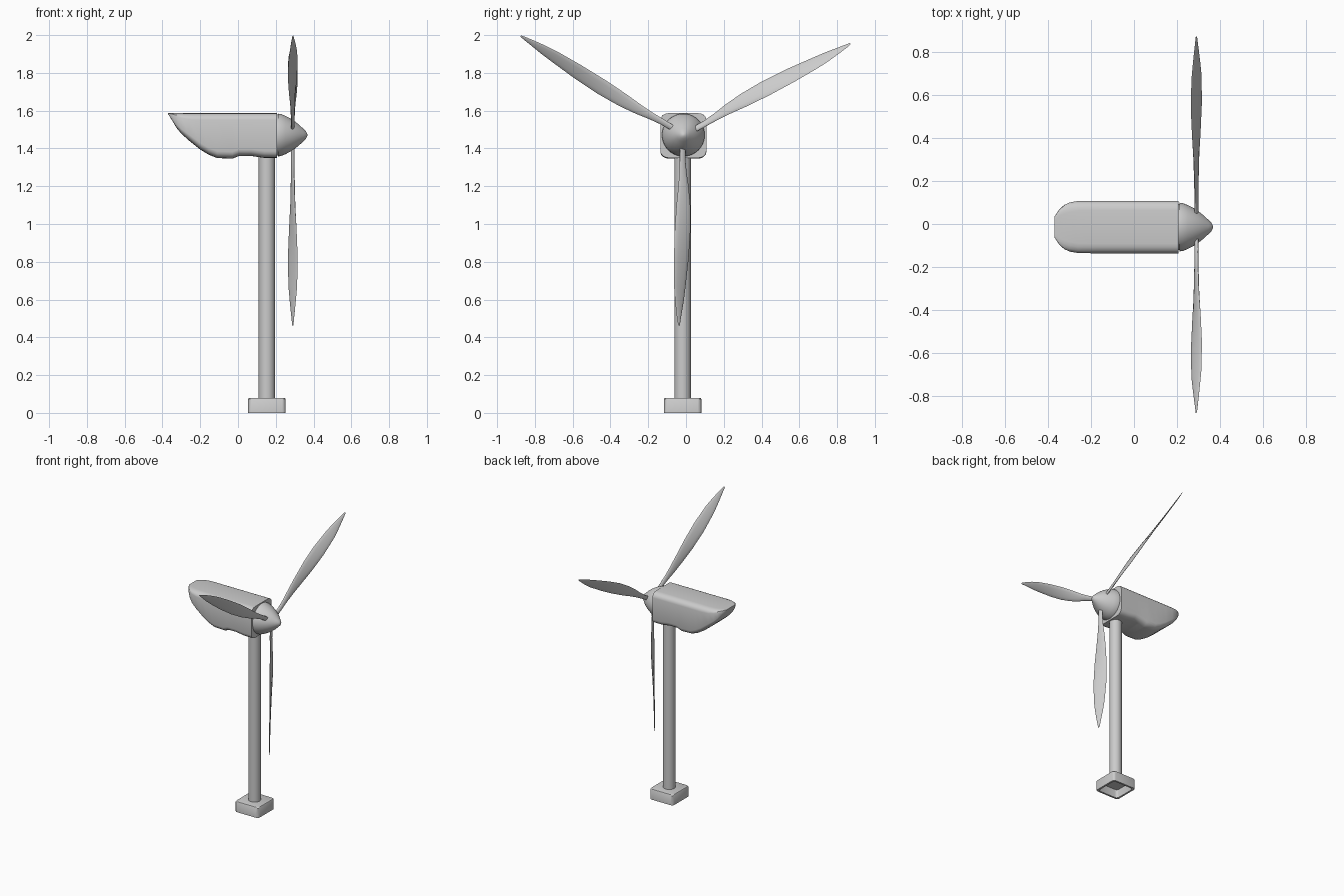
import bpy, bmesh, math
from mathutils import Vector

if "Cube" in bpy.data.objects:
    bpy.data.objects.remove(bpy.data.objects["Cube"])

CY, CZ = -0.014, 1.471      # rotor axis
TX, TY = 0.153, -0.018      # tower axis


def finish(name, bm, angle=35):
    bmesh.ops.recalc_face_normals(bm, faces=bm.faces)
    me = bpy.data.meshes.new(name)
    bm.to_mesh(me)
    bm.free()
    ob = bpy.data.objects.new(name, me)
    bpy.context.collection.objects.link(ob)
    bpy.context.view_layer.objects.active = ob
    ob.select_set(True)
    bpy.ops.object.shade_smooth_by_angle(angle=math.radians(angle))
    ob.select_set(False)
    return ob


def loft(name, rings, caps=(True, True), angle=35):
    bm = bmesh.new()
    vs = [[bm.verts.new(p) for p in r] for r in rings]
    n = len(vs[0])
    for a, b in zip(vs, vs[1:]):
        for i in range(n):
            j = (i + 1) % n
            bm.faces.new((a[i], a[j], b[j], b[i]))
    if caps[0]:
        bm.faces.new(vs[0])
    if caps[1]:
        bm.faces.new(vs[-1])
    return finish(name, bm, angle)


def circle(r, n, fn):
    return [fn(r * math.cos(2 * math.pi * i / n), r * math.sin(2 * math.pi * i / n))
            for i in range(n)]


def rounded(hw, hh, cy, ch, seg, fn):
    # rounded rectangle with elliptical corners
    pts = []
    for k, (sx, sy) in enumerate([(1, 1), (-1, 1), (-1, -1), (1, -1)]):
        for i in range(seg + 1):
            a = math.pi / 2 * (k + i / seg)
            pts.append(fn(sx * (hw - cy) + cy * math.cos(a),
                          sy * (hh - ch) + ch * math.sin(a)))
    return pts


# Base: hollow block, open underneath
def slab(h, z, r=0.018):
    return rounded(h, h, r, r, 3, lambda u, v: Vector((TX + u, TY + v, z)))


loft("base", [slab(0.08, 0.06), slab(0.085, 0), slab(0.099, 0),
              slab(0.099, 0.073), slab(0.096, 0.078), slab(0.091, 0.08)])

# Tower
loft("tower", [circle(0.0435, 32, lambda u, v, z=z: Vector((TX + u, TY + v, z)))
               for z in (0.075, 1.40)])

# Nacelle: x, bottom z, half width
TOP = 1.587
stations = [(-.37, 1.582, .048), (-.347, 1.545, .083), (-.325, 1.508, .102),
            (-.30, 1.478, .114), (-.26, 1.442, .121), (-.20, 1.394, .122),
            (-.155, 1.367, .122), (-.11, 1.349, .122), (-.03, 1.346, .122),
            (.005, 1.36, .122), (.07, 1.36, .122), (.14, 1.35, .122), (.207, 1.35, .122)]
rings = []
for x, b, w in stations:
    h = (TOP - b) / 2
    rings.append(rounded(w, h, min(.045, w * .4), min(.036, h * .45), 4,
                         lambda u, v: Vector((x, CY + u, b + h + v))))
loft("nacelle", rings, angle=30)

# Spinner nose: x, radius
nose = [(.195, .108), (.211, .108), (.211, .113), (.225, .112), (.25, .102), (.275, .089),
        (.30, .073), (.325, .053), (.345, .034), (.36, .019), (.366, .008), (.3675, .002)]
loft("spinner", [circle(r, 40, lambda u, v: Vector((x, CY + u, CZ + v)))
                 for x, r in nose], angle=40)

# Blades: radius, trailing edge, leading edge, half depth along x, thickness
sections = [(.06, -.017, .013, .006, .016), (.13, -.017, .014, .006, .016),
            (.20, -.017, .022, .007, .015), (.27, -.020, .034, .009, .014),
            (.37, -.028, .045, .012, .013), (.50, -.034, .049, .020, .012),
            (.65, -.035, .043, .026, .011), (.80, -.031, .030, .023, .009),
            (.87, -.025, .023, .017, .008), (.94, -.016, .013, .010, .007),
            (.985, -.009, .007, .005, .005), (1.008, -.004, .004, .003, .003)]
for k in range(3):
    th = math.radians(28.7 + 120 * k)
    out = Vector((0, math.cos(th), math.sin(th)))
    tan = Vector((0, -math.sin(th), math.cos(th)))
    hub = Vector((0.29, CY, CZ))
    rings = []
    for r, lo, hi, d, t in sections:
        chord = tan * (hi - lo) / 2 - Vector((d, 0, 0))
        nrm = chord.cross(out).normalized()
        mid = hub + out * r + tan * (lo + hi) / 2
        rings.append(circle(1, 12, lambda u, v: mid + chord * u + nrm * (v * t / 2)))
    loft("blade_%d" % (k + 1), rings, angle=60)
